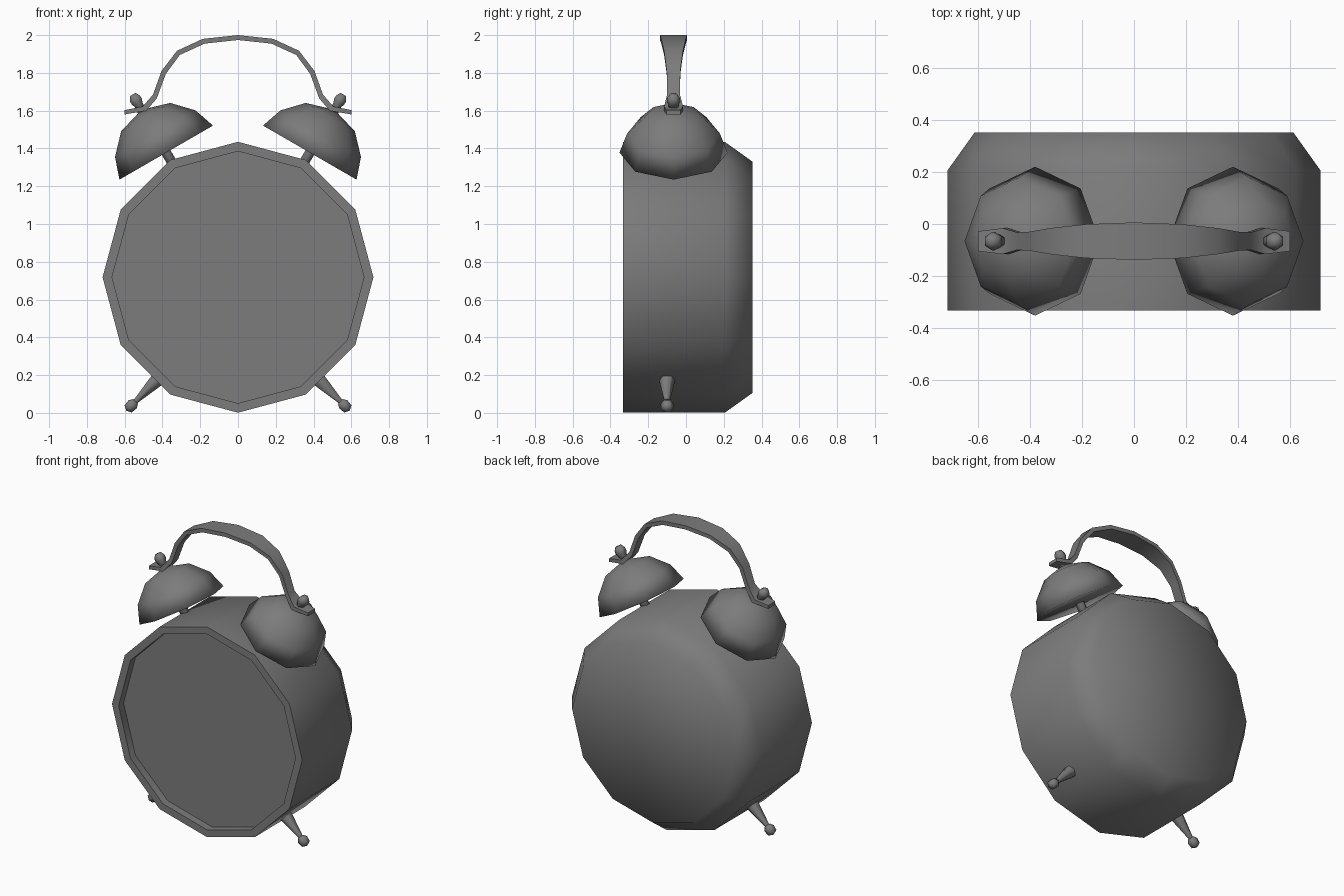
import bpy, bmesh, math
from mathutils import Vector

if "Cube" in bpy.data.objects:
    bpy.data.objects.remove(bpy.data.objects["Cube"])


def finish(name, bm, smooth):
    bmesh.ops.recalc_face_normals(bm, faces=bm.faces)
    me = bpy.data.meshes.new(name)
    bm.to_mesh(me)
    bm.free()
    ob = bpy.data.objects.new(name, me)
    bpy.context.collection.objects.link(ob)
    bpy.ops.object.select_all(action='DESELECT')
    ob.select_set(True)
    bpy.context.view_layer.objects.active = ob
    bpy.ops.object.shade_smooth_by_angle(angle=math.radians(smooth))
    return ob


def lathe(name, profile, n, origin, axis, ref=(0, 1, 0), smooth=180):
    """Revolve (radius, height) points around an axis; ref sets the facet phase."""
    a, v, o = Vector(axis).normalized(), Vector(ref), Vector(origin)
    u = v.cross(a)
    bm = bmesh.new()
    rings = []
    for r, h in profile:
        if r == 0:
            rings.append([bm.verts.new(o + a * h)] * n)
        else:
            rings.append([bm.verts.new(o + a * h + r * (v * math.cos(t) + u * math.sin(t)))
                          for t in (2 * math.pi * i / n for i in range(n))])
    for p, q in zip(rings, rings[1:]):
        for i in range(n):
            j = (i + 1) % n
            bm.faces.new(list(dict.fromkeys((p[i], p[j], q[j], q[i]))))
    return finish(name, bm, smooth)


# Case: twelve-sided drum with recessed dial and bevelled back
lathe("clock_case", [(0, -.28), (.667, -.28), (.667, -.333), (.717, -.333),
                     (.717, .205), (.612, .352), (0, .352)],
      12, (0, 0, .718), (0, 1, 0), (0, 0, 1), 70)

Y = -.066
for side, s in (("left", -1), ("right", 1)):
    base, axis = (s * .38, Y, 1.378), (s * .5, 0, .866)
    # Bell with closed underside
    lathe(side + "_bell", [(0, 0), (.286, 0), (.246, .116), (.15, .217), (0, .262)],
          8, base, axis)
    # Post through the bell
    lathe(side + "_bell_post", [(0, -.15), (.03, -.15), (.03, .27), (0, .27)], 6, base, axis)
    # Knob holding the handle
    lathe(side + "_knob", [(0, .255), (.026, .255), (.028, .295), (.036, .31),
                           (.035, .332), (.02, .355), (0, .356)], 6, base, axis)
    # Tapered foot with ball tip
    foot, up = (s * .566, -.1, .037), (-s, 0, 1)
    lathe(side + "_foot", [(0, 0), (.015, 0), (.015, .035), (.044, .2), (.044, .26), (0, .26)],
          6, foot, up)
    lathe(side + "_foot_ball", [(0, -.036), (.031, -.022), (.035, .012), (.02, .034), (0, .036)],
          6, foot, up)

# Handle: strap of varying width; (x outer, z outer, x inner, z inner, half width)
half = [(.6, 1.603, .6, 1.58, .038), (.505, 1.622, .485, 1.6, .05),
        (.45, 1.685, .43, 1.665, .034), (.405, 1.81, .382, 1.795, .036),
        (.323, 1.917, .308, 1.895, .05), (.187, 1.98, .177, 1.955, .065)]
path = [(-a, b, -c, d, w) for a, b, c, d, w in half] + [(0, 2, 0, 1.974, .072)] + half[::-1]
bm = bmesh.new()
sections = [[bm.verts.new(p) for p in ((a, Y - w, b), (a, Y + w, b), (c, Y + w, d), (c, Y - w, d))]
            for a, b, c, d, w in path]
for p, q in zip(sections, sections[1:]):
    for i in range(4):
        j = (i + 1) % 4
        bm.faces.new((p[i], p[j], q[j], q[i]))
bm.faces.new(sections[0])
bm.faces.new(sections[-1])
finish("handle", bm, 60)

# Dark grey finish on every part
grey = bpy.data.materials.new("dark_grey")
grey.diffuse_color = (.2, .2, .2, 1)
grey.use_nodes = True
grey.node_tree.nodes["Principled BSDF"].inputs["Base Color"].default_value = grey.diffuse_color
for ob in bpy.data.objects:
    ob.data.materials.append(grey)
